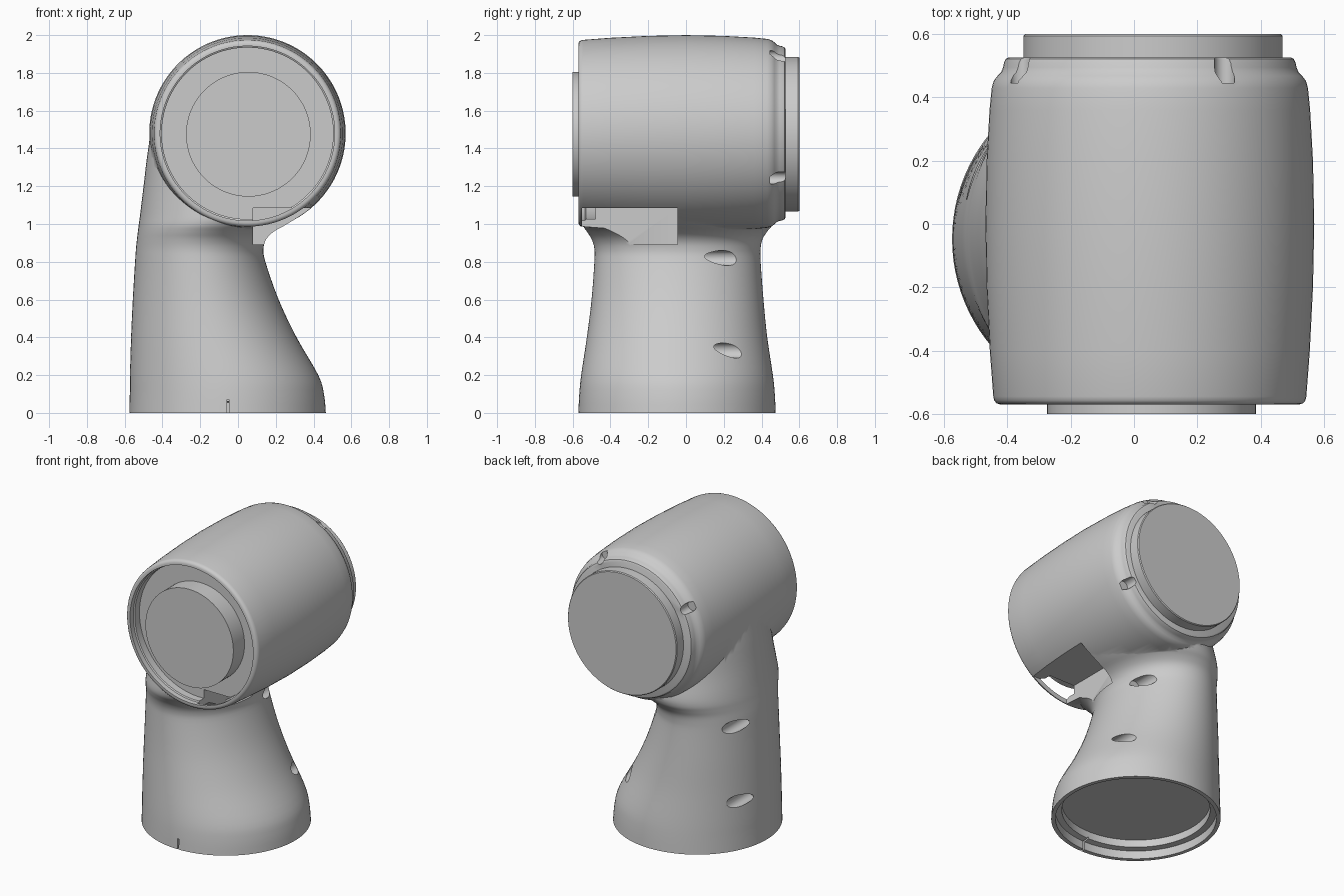
import bpy, bmesh
from math import sin, cos, pi, radians
from mathutils import Vector

if "Cube" in bpy.data.objects:
    bpy.data.objects.remove(bpy.data.objects["Cube"])

grey = bpy.data.materials.new("light grey")
grey.use_nodes = True
grey.diffuse_color = (0.6, 0.6, 0.6, 1)
grey.node_tree.nodes["Principled BSDF"].inputs["Base Color"].default_value = (0.6, 0.6, 0.6, 1)

SIDES = 96
HEAD = Vector((0.05, 0, 1.48))
BASE = Vector((-0.055, -0.047, 0))


def make_object(name, bm):
    bmesh.ops.recalc_face_normals(bm, faces=bm.faces)
    mesh = bpy.data.meshes.new(name)
    bm.to_mesh(mesh)
    bm.free()
    mesh.materials.append(grey)
    obj = bpy.data.objects.new(name, mesh)
    bpy.context.collection.objects.link(obj)
    return obj


def skin(name, rings):
    """Closed solid through a list of rings, with flat caps."""
    bm = bmesh.new()
    loops = [[bm.verts.new(p) for p in ring] for ring in rings]
    for a, b in zip(loops, loops[1:]):
        n = len(a)
        for i in range(n):
            bm.faces.new((a[i], a[(i + 1) % n], b[(i + 1) % n], b[i]))
    bm.faces.new(loops[0])
    bm.faces.new(loops[-1])
    return make_object(name, bm)


def lathe(name, profile, centre, axis="Y", sides=SIDES):
    """Turn (radius, distance along axis) pairs about an axis."""
    rings = []
    for r, d in profile:
        ring = []
        for i in range(sides):
            t = 2 * pi * (i + 0.5) / sides
            u, v = r * cos(t), r * sin(t)
            ring.append(centre + Vector((u, d, v) if axis == "Y" else (u, v, d)))
        rings.append(ring)
    return skin(name, rings)


def box(name, low, high):
    rings = [[(low[0], low[1], z), (high[0], low[1], z),
              (high[0], high[1], z), (low[0], high[1], z)] for z in (low[2], high[2])]
    return skin(name, rings)


def combine(target, other, operation):
    other.hide_render = True
    mod = target.modifiers.new("combine", "BOOLEAN")
    mod.operation = operation
    mod.solver = "EXACT"
    mod.object = other
    bpy.context.view_layer.objects.active = target
    bpy.ops.object.modifier_apply(modifier=mod.name)
    bpy.data.objects.remove(other)


def smooth_path(points, steps):
    """Catmull-Rom curve through tuples of any length."""
    pts = [points[0]] + points + [points[-1]]
    out = []
    for a, b, c, d in zip(pts, pts[1:], pts[2:], pts[3:]):
        for s in range(steps):
            t = s / steps
            out.append([0.5 * (2 * q + (r - p) * t + (2 * p - 5 * q + 4 * r - w) * t * t
                               + (3 * q - p - 3 * r + w) * t ** 3)
                        for p, q, r, w in zip(a, b, c, d)])
    return out + [list(points[-1])]


# Neck: oval sections given as height, left, right, front, back
sections = [
    (0, -.575, .465, -.57, .475),
    (.1, -.573, .455, -.565, .47),
    (.2, -.572, .425, -.555, .46),
    (.4, -.566, .31, -.525, .43),
    (.6, -.557, .215, -.5, .41),
    (.8, -.545, .145, -.485, .395),
    (.87, -.54, .135, -.485, .395),
    (.92, -.535, .15, -.5, .405),
    (.96, -.53, .19, -.525, .43),
    (1.0, -.525, .26, -.55, .46),
    (1.06, -.517, .34, -.56, .475),
    (1.2, -.5, .42, -.55, .46),
    (1.4, -.475, .35, -.5, .42),
    (1.56, -.44, .3, -.4, .35),
    (1.75, -.3, .2, -.3, .25),
]
rings = []
for z, left, right, front, back in smooth_path(sections, 4):
    rings.append([((left + right) / 2 + (right - left) / 2 * cos(2 * pi * i / SIDES),
                   (front + back) / 2 + (back - front) / 2 * sin(2 * pi * i / SIDES), z)
                  for i in range(SIDES)])
body = skin("elbow_housing", rings)

# Head: barrel lying front to back, with a stepped rear shoulder
barrel = lathe("barrel", [
    (.474, -.57), (.484, -.567), (.492, -.558), (.495, -.545), (.506, -.4),
    (.516, -.2), (.52, 0), (.516, .2), (.507, .36), (.5, .43), (.494, .452),
    (.482, .468), (.47, .48), (.464, .495), (.461, .51), (.455, .522), (.445, .527),
], HEAD)
combine(body, barrel, "UNION")

# Front recess, base socket, underside window and alignment notch
combine(body, lathe("recess", [(.462, -.7), (.462, -.535), (.454, -.53), (.454, -.48)],
                    HEAD), "DIFFERENCE")
combine(body, lathe("socket", [(.495, -.1), (.495, .055), (.456, .06), (.456, .11)],
                    BASE, "Z"), "DIFFERENCE")
combine(body, box("window", (.08, -.55, .892), (.7, -.045, 1.085)), "DIFFERENCE")
combine(body, box("notch", (-.057, -.7, -.1), (-.047, -.5, .07)), "DIFFERENCE")

# Screw holes through the back of the neck: x, height, depth start
for x, z, start in [(.265, .33, .1), (.08, .82, .1), (-.515, .33, .0), (-.49, .83, .0)]:
    combine(body, lathe("screw_hole", [(.04, start), (.04, .7)], Vector((x, 0, z)),
                        sides=32), "DIFFERENCE")

# Screw holes round the rear shoulder
for angle in (-30, 60, 150):
    spot = HEAD + 0.472 * Vector((cos(radians(angle)), 0, sin(radians(angle))))
    combine(body, lathe("screw_hole", [(.032, .445), (.032, .7)], spot, sides=32), "DIFFERENCE")

# Flanges at both ends of the barrel
front_disc = lathe("front_disc", [(.33, -.6), (.33, -.47)], HEAD + Vector((.005, 0, -.005)))
rear_disc = lathe("rear_disc", [(.41, .5), (.41, .594), (.405, .6)],
                  HEAD + Vector((.01, 0, -.005)))

for obj in (body, front_disc, rear_disc):
    bpy.ops.object.select_all(action="DESELECT")
    obj.select_set(True)
    bpy.context.view_layer.objects.active = obj
    bpy.ops.object.shade_smooth_by_angle(angle=radians(35))
